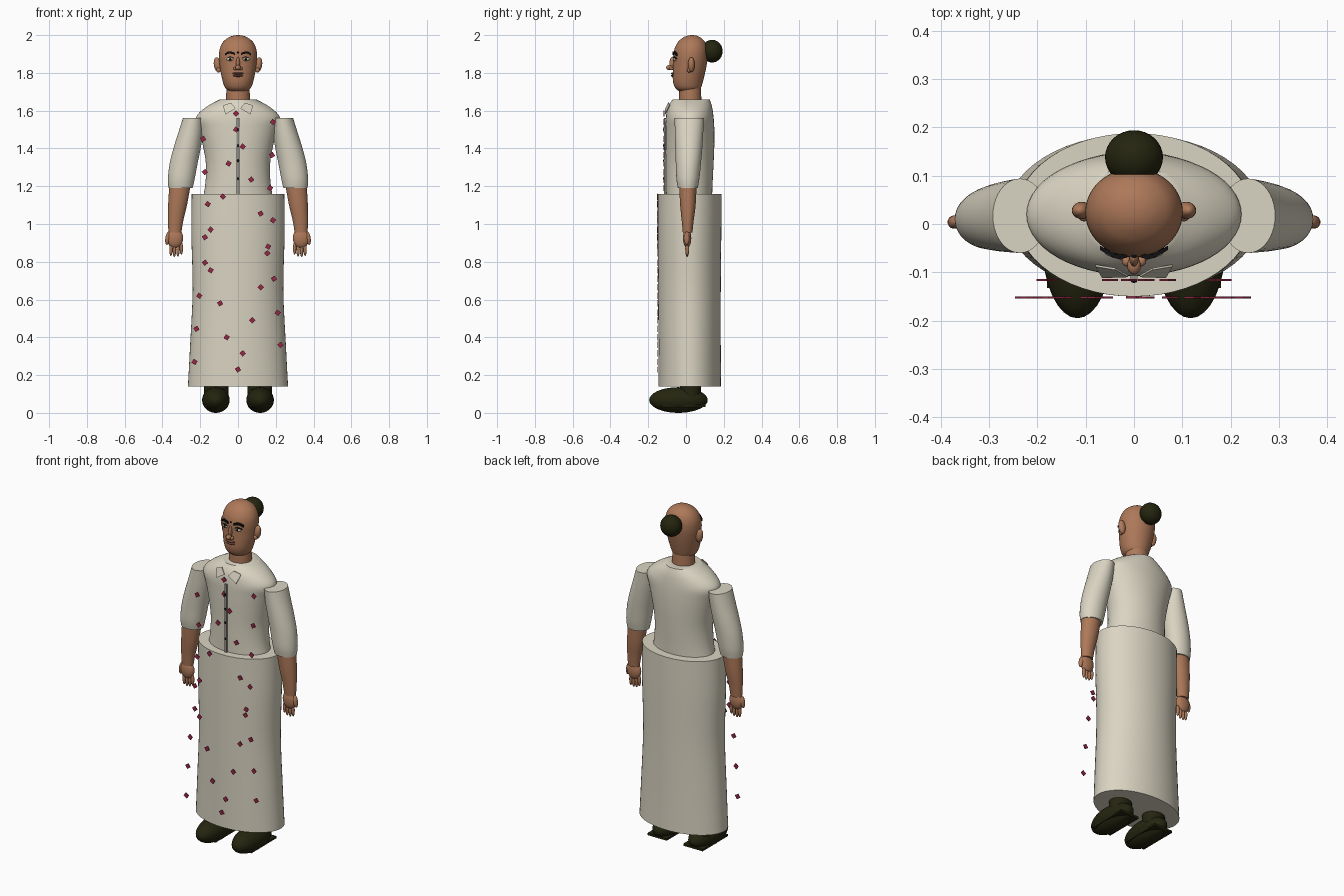
import bpy, bmesh, math
from mathutils import Vector, Matrix


def mat(name, r, g, b):
    m = bpy.data.materials.new(name)
    m.diffuse_color = (r, g, b, 1)
    return m


SKIN = mat("skin brown", 0.42, 0.19, 0.10)
CREAM = mat("cream cloth", 0.70, 0.66, 0.54)
TRIM = mat("placket grey", 0.30, 0.29, 0.24)
DARK = mat("dark olive", 0.018, 0.018, 0.005)
BLACK = mat("black", 0.006, 0.006, 0.006)
RED = mat("flower red", 0.30, 0.02, 0.06)
LIP = mat("lip brown", 0.20, 0.075, 0.05)
EYE = mat("eye white", 0.62, 0.58, 0.42)


def finish(name, bm, m, smooth=True):
    bmesh.ops.recalc_face_normals(bm, faces=bm.faces[:])
    me = bpy.data.meshes.new(name)
    bm.to_mesh(me)
    bm.free()
    me.materials.append(m)
    ob = bpy.data.objects.new(name, me)
    bpy.context.collection.objects.link(ob)
    if smooth:
        bpy.ops.object.select_all(action='DESELECT')
        ob.select_set(True)
        bpy.context.view_layer.objects.active = ob
        bpy.ops.object.shade_smooth_by_angle(angle=math.radians(45))
    return ob


def spline(pts, steps):
    """Catmull-Rom interpolation through rows of numbers."""
    out = []
    for i in range(len(pts) - 1):
        p = [Vector(pts[min(max(j, 0), len(pts) - 1)]) for j in (i - 1, i, i + 1, i + 2)]
        for s in range(steps):
            t = s / steps
            out.append(0.5 * (2 * p[1] + (p[2] - p[0]) * t
                              + (2 * p[0] - 5 * p[1] + 4 * p[2] - p[3]) * t * t
                              + (3 * p[1] - p[0] - 3 * p[2] + p[3]) * t ** 3))
    return out + [Vector(pts[-1])]


def loft(name, rows, m, side=1, steps=4, n=40):
    """Closed body from horizontal ellipses: (z, centre x, half width, y front, y back)."""
    bm = bmesh.new()
    rings = []
    for z, cx, rx, y0, y1 in spline(rows, steps):
        cy, ry = (y0 + y1) / 2, (y1 - y0) / 2
        rings.append([bm.verts.new((side * cx + rx * math.cos(a), cy + ry * math.sin(a), z))
                      for a in (2 * math.pi * k / n for k in range(n))])
    for a, b in zip(rings, rings[1:]):
        for k in range(n):
            bm.faces.new((a[k], a[(k + 1) % n], b[(k + 1) % n], b[k]))
    bm.faces.new(rings[0])
    bm.faces.new(rings[-1])
    return finish(name, bm, m)


def ball(name, c, r, m, seg=20, tilt=0):
    bm = bmesh.new()
    bmesh.ops.create_uvsphere(bm, u_segments=seg, v_segments=max(8, seg // 2 + 2), radius=1)
    bmesh.ops.transform(bm, verts=bm.verts[:], matrix=Matrix.Translation(c)
                        @ Matrix.Rotation(tilt, 4, 'Y') @ Matrix.Diagonal((*r, 1)))
    return finish(name, bm, m)


def box(name, c, size, m):
    bm = bmesh.new()
    bmesh.ops.create_cube(bm, size=1)
    bmesh.ops.transform(bm, verts=bm.verts[:],
                        matrix=Matrix.Translation(c) @ Matrix.Diagonal((*size, 1)))
    return finish(name, bm, m, False)


def plate(bm, pts, thick=0.004):
    """Thin solid plate facing the front."""
    f = [bm.verts.new(p) for p in pts]
    b = [bm.verts.new((p[0], p[1] + thick, p[2])) for p in pts]
    bm.faces.new(f)
    bm.faces.new(b[::-1])
    for i in range(len(f)):
        j = (i + 1) % len(f)
        bm.faces.new((f[i], b[i], b[j], f[j]))


# Clothes
loft("skirt", [(0.14, 0, 0.265, -0.145, 0.186), (0.35, 0, 0.254, -0.146, 0.184),
               (0.65, 0, 0.240, -0.148, 0.184), (0.95, 0, 0.247, -0.150, 0.187),
               (1.16, 0, 0.245, -0.150, 0.188)], CREAM, n=56)
loft("bodice", [(1.14, 0, 0.185, -0.105, 0.138), (1.22, 0, 0.172, -0.106, 0.141),
                (1.32, 0, 0.170, -0.107, 0.146), (1.42, 0, 0.187, -0.108, 0.150),
                (1.50, 0, 0.207, -0.108, 0.150), (1.565, 0, 0.222, -0.106, 0.146),
                (1.62, 0, 0.168, -0.096, 0.138), (1.66, 0, 0.095, -0.070, 0.125)], CREAM, n=56)
box("placket", (0, -0.111, 1.36), (0.014, 0.009, 0.40), TRIM)
for z in (1.24, 1.335, 1.415, 1.50):
    ball("button", (0, -0.118, z), (0.007, 0.004, 0.007), BLACK, 10)
bm = bmesh.new()
for s in (-1, 1):
    plate(bm, [(s * x, y, z) for x, y, z in ((0.012, -0.110, 1.612), (0.038, -0.095, 1.642),
                                             (0.080, -0.088, 1.628), (0.066, -0.112, 1.580))])
finish("collar", bm, CREAM, False)

# Flower plates scattered over the front
bodice_spots = [(-.01, 1.585), (-.01, 1.5), (-.185, 1.45), (.185, 1.54), (.025, 1.41),
                (.18, 1.365), (-.05, 1.32), (-.175, 1.275), (.07, 1.235), (.17, 1.19)]
skirt_spots = [(-.08, 1.145), (-.16, 1.105), (.12, 1.055), (.185, 1.02), (-.145, .97),
               (-.175, .93), (.16, .88), (.155, .845), (-.175, .795), (-.145, .755),
               (.19, .71), (.12, .665), (-.205, .62), (-.095, .58), (.21, .53), (.075, .49),
               (-.22, .445), (-.06, .4), (.225, .36), (.025, .315), (-.23, .27), (0, .23)]
bm = bmesh.new()
for spots, y in ((bodice_spots, -0.118), (skirt_spots, -0.154)):
    for i, (x, z) in enumerate(spots):
        a0 = 0.25 * math.sin(i * 2.3)
        plate(bm, [(x + 0.017 * math.cos(a0 + k * math.pi / 2), y,
                    z + 0.017 * math.sin(a0 + k * math.pi / 2)) for k in range(4)])
finish("flowers", bm, RED, False)

# Head, neck and hair
loft("neck", [(1.63, 0, 0.064, -0.037, 0.082), (1.70, 0, 0.062, -0.036, 0.080),
              (1.76, 0, 0.060, -0.034, 0.078)], SKIN)
loft("head", [(1.705, 0, 0.052, -0.040, 0.070), (1.722, 0, 0.069, -0.058, 0.080),
              (1.755, 0, 0.081, -0.069, 0.090), (1.80, 0, 0.091, -0.070, 0.101),
              (1.85, 0, 0.098, -0.068, 0.111), (1.89, 0, 0.101, -0.067, 0.115),
              (1.93, 0, 0.096, -0.060, 0.113), (1.965, 0, 0.078, -0.041, 0.100),
              (1.987, 0, 0.051, -0.015, 0.077), (1.997, 0, 0.026, 0.008, 0.056),
              (2.0, 0, 0.003, 0.029, 0.035)], SKIN, n=48)
ball("hair_bun", (0, 0.138, 1.915), (0.060, 0.056, 0.060), DARK, 32)

# Face
ball("nose_bridge", (0, -0.070, 1.850), (0.010, 0.018, 0.036), SKIN)
ball("nose_tip", (0, -0.086, 1.828), (0.014, 0.019, 0.014), SKIN)
ball("upper_lip", (0, -0.070, 1.797), (0.031, 0.010, 0.006), LIP)
ball("lower_lip", (0, -0.070, 1.785), (0.026, 0.010, 0.006), LIP)
ball("forehead_dot", (0, -0.067, 1.908), (0.005, 0.004, 0.005), BLACK, 10)
for s in (-1, 1):
    ball("nostril", (s * 0.015, -0.077, 1.823), (0.010, 0.011, 0.009), SKIN, 14)
    ball("eye", (s * 0.041, -0.058, 1.873), (0.020, 0.010, 0.010), EYE)
    ball("iris", (s * 0.041, -0.066, 1.873), (0.007, 0.004, 0.007), BLACK, 12)
    ball("ear", (s * 0.108, 0.028, 1.843), (0.020, 0.018, 0.040), SKIN, tilt=s * 0.15)
    ball("earlobe", (s * 0.103, 0.016, 1.815), (0.012, 0.011, 0.013), SKIN, 14)
    # Eyebrow arch and lid line
    for name, pts, h in (("eyebrow", [(0.016, -0.070, 1.899), (0.034, -0.072, 1.907),
                                      (0.052, -0.064, 1.907), (0.070, -0.054, 1.896)], 0.006),
                         ("eyelid", [(0.022, -0.066, 1.878), (0.041, -0.069, 1.885),
                                     (0.062, -0.056, 1.876)], 0.002)):
        bm = bmesh.new()
        p = spline(pts, 4)
        for a, b in zip(p, p[1:]):
            plate(bm, [(s * a.x, a.y, a.z - h), (s * b.x, b.y, b.z - h),
                       (s * b.x, b.y, b.z + h), (s * a.x, a.y, a.z + h)], 0.009)
        finish(name, bm, BLACK, False)

for s in (-1, 1):
    # Arms
    loft("sleeve", [(1.19, 0.304, 0.064, -0.043, 0.062), (1.24, 0.300, 0.071, -0.051, 0.071),
                    (1.32, 0.288, 0.074, -0.054, 0.079), (1.40, 0.270, 0.072, -0.057, 0.086),
                    (1.48, 0.251, 0.066, -0.059, 0.091), (1.56, 0.236, 0.056, -0.060, 0.094)],
         CREAM, s)
    loft("forearm", [(0.955, 0.334, 0.034, -0.017, 0.034), (1.02, 0.330, 0.041, -0.023, 0.041),
                     (1.10, 0.320, 0.050, -0.031, 0.051), (1.20, 0.308, 0.056, -0.036, 0.056)],
         SKIN, s, n=32)
    # Hands
    ball("palm", (s * 0.334, 0.006, 0.925), (0.044, 0.022, 0.052), SKIN)
    ball("thumb", (s * 0.372, 0.004, 0.925), (0.013, 0.014, 0.036), SKIN, 14, -s * 0.15)
    for x, z, r in ((0.300, 0.872, 0.034), (0.318, 0.864, 0.037),
                    (0.337, 0.862, 0.037), (0.355, 0.867, 0.036)):
        ball("finger", (s * x, 0.006, z), (0.009, 0.010, r), SKIN, 12)
    # Feet
    ball("shoe", (s * 0.117, -0.040, 0.068), (0.073, 0.155, 0.068), DARK, 32)
    box("sole", (s * 0.117, -0.015, 0.036), (0.126, 0.235, 0.012), DARK)
    loft("ankle", [(0.08, 0.115, 0.064, -0.032, 0.080), (0.20, 0.115, 0.064, -0.032, 0.080)],
         DARK, s, 1, 28)
